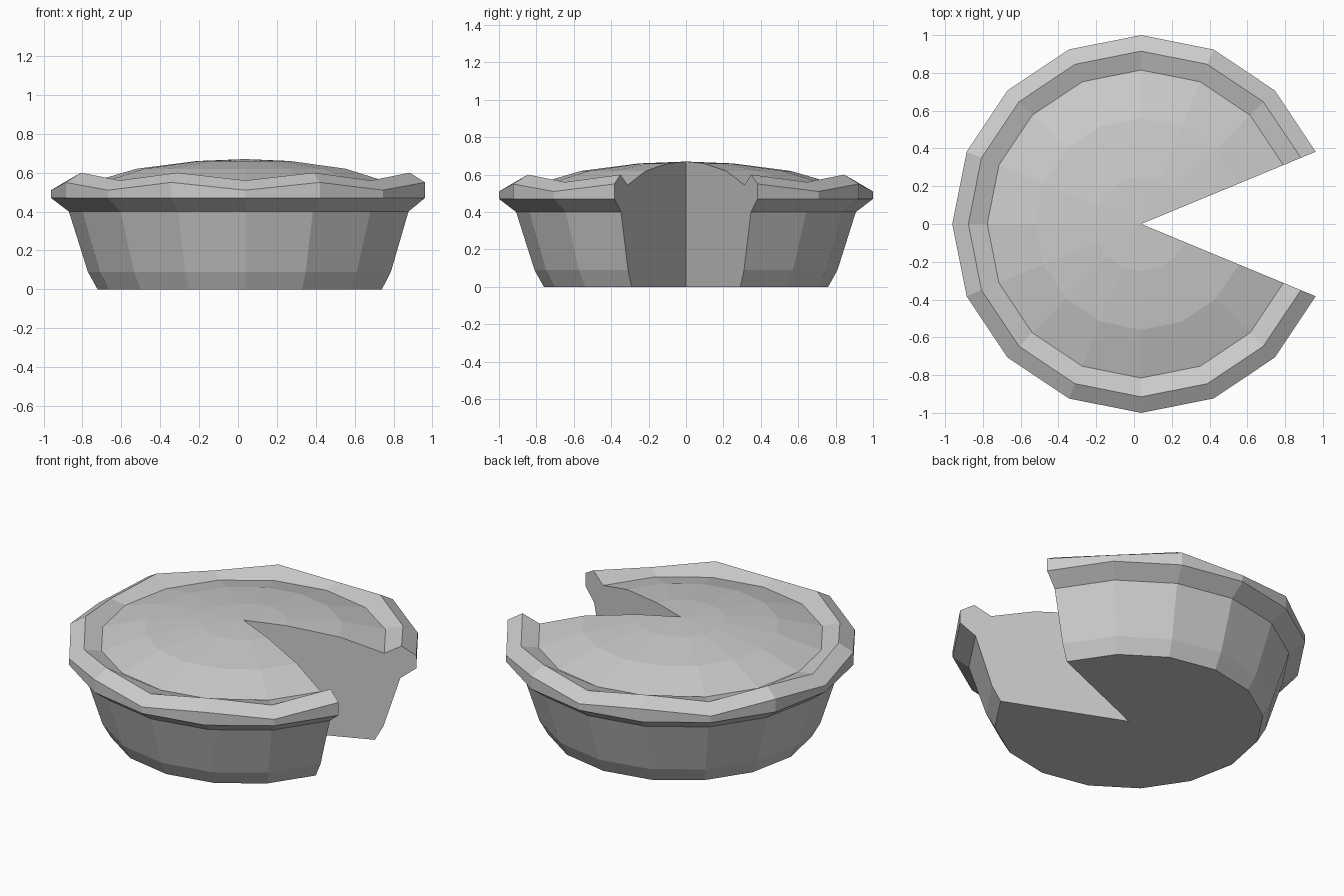
import bpy, bmesh
from math import radians, sin, cos

cube = bpy.data.objects.get("Cube")
if cube:
    bpy.data.objects.remove(cube)

# Plain grey for the whole pie
grey = bpy.data.materials.new("Plain grey")
grey.use_nodes = True
color = (0.6, 0.6, 0.6, 1)
grey.diffuse_color = color
grey.node_tree.nodes["Principled BSDF"].inputs["Base Color"].default_value = color

CENTER_X = 0.038
STEP = 22.5
STEPS = 14          # sixteen sides, two left open for the missing slice
WAVE = 0.04         # drop of the crust edge at every second corner

# Outline from base to top: radius, height, whether it follows the wave
OUTLINE = [
    (0.76, 0.0, False), (0.81, 0.09, False), (0.908, 0.40, False),   # dish side
    (1.0, 0.47, False), (1.0, 0.55, True), (0.915, 0.60, True),      # crust rim
    (0.815, 0.545, False), (0.56, 0.62, False), (0.25, 0.66, False), # domed lid
]

bm = bmesh.new()
base = bm.verts.new((CENTER_X, 0, 0))
apex = bm.verts.new((CENTER_X, 0, 0.67))

# Sweep the outline around the centre
rows = []
for i in range(STEPS + 1):
    a = radians(STEP * (i + 1))
    drop = WAVE if i % 2 else 0
    rows.append([bm.verts.new((CENTER_X + r * cos(a), r * sin(a), z - drop * wavy))
                 for r, z, wavy in OUTLINE])

for p, q in zip(rows, rows[1:]):
    for k in range(len(OUTLINE) - 1):
        bm.faces.new((p[k], q[k], q[k + 1], p[k + 1]))
    bm.faces.new((p[-1], q[-1], apex))

# Flat underside and the two cut faces of the missing slice
bm.faces.new([base] + [row[0] for row in reversed(rows)])
bm.faces.new([base] + rows[0] + [apex])
bm.faces.new([apex] + rows[-1][::-1] + [base])
bmesh.ops.recalc_face_normals(bm, faces=bm.faces)

mesh = bpy.data.meshes.new("cut_pie")
bm.to_mesh(mesh)
bm.free()
mesh.materials.append(grey)
pie = bpy.data.objects.new("cut_pie", mesh)
bpy.context.collection.objects.link(pie)
